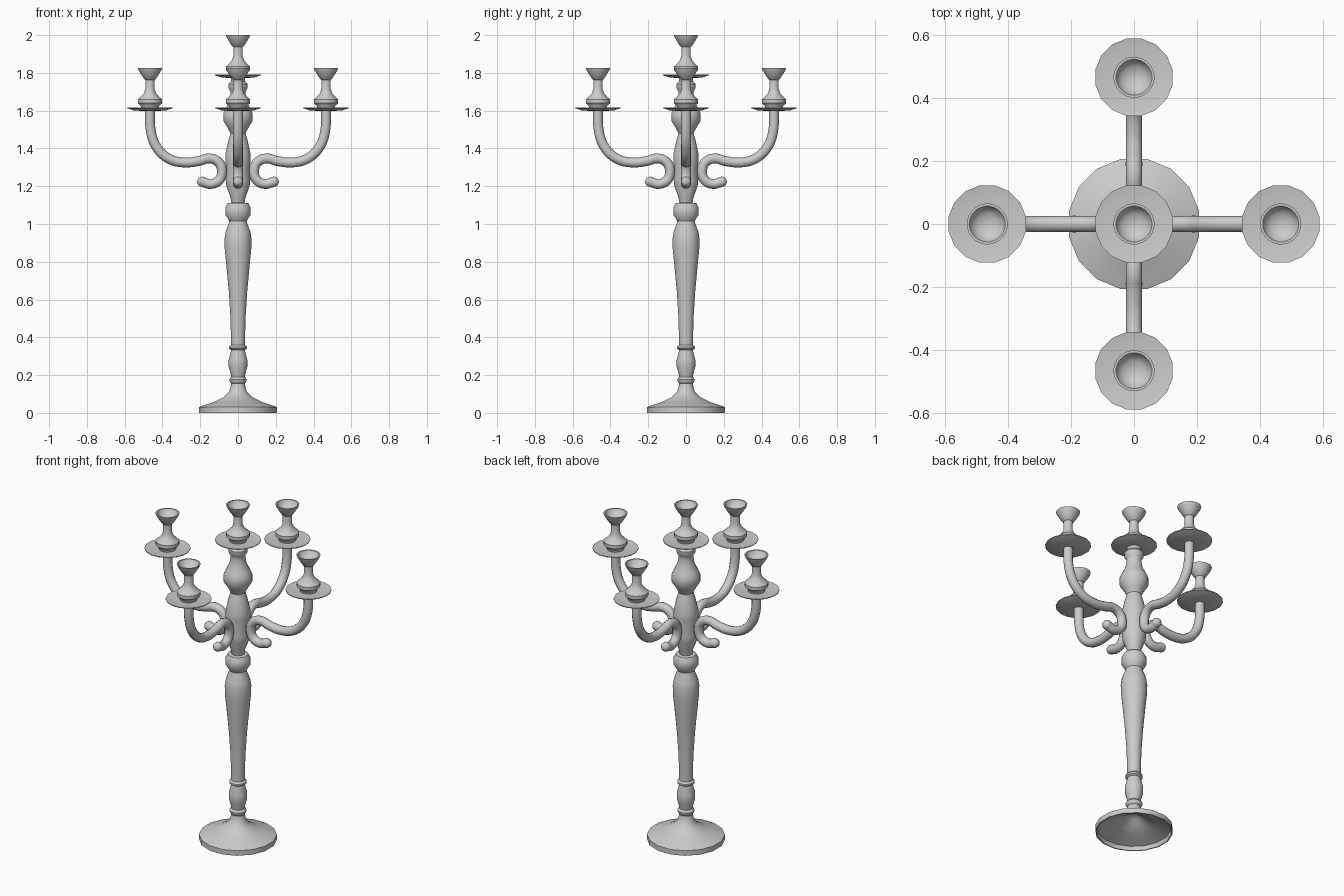
import bpy, bmesh
from math import sin, cos, pi, radians

if "Cube" in bpy.data.objects:
    bpy.data.objects.remove(bpy.data.objects["Cube"])


def finish(ob):
    bpy.ops.object.select_all(action='DESELECT')
    ob.select_set(True)
    bpy.context.view_layer.objects.active = ob
    bpy.ops.object.shade_smooth_by_angle(angle=radians(35))


def lathe(name, profile, sides, loc=(0, 0, 0)):
    """Revolve (radius, height) points about the z axis."""
    bm = bmesh.new()
    rings = []
    for r, z in profile:
        rings.append([bm.verts.new((r * cos(2 * pi * (i + .5) / sides),
                                    r * sin(2 * pi * (i + .5) / sides), z))
                      for i in range(sides)])
    for a, b in zip(rings, rings[1:]):
        for i in range(sides):
            j = (i + 1) % sides
            bm.faces.new((a[i], a[j], b[j], b[i]))
    bmesh.ops.remove_doubles(bm, verts=bm.verts, dist=1e-5)
    bmesh.ops.recalc_face_normals(bm, faces=bm.faces)
    me = bpy.data.meshes.new(name)
    bm.to_mesh(me)
    bm.free()
    ob = bpy.data.objects.new(name, me)
    bpy.context.collection.objects.link(ob)
    ob.location = loc
    finish(ob)
    return ob


# Hollow foot
lathe("base", [(0, .115), (.035, .10), (.065, .075), (.12, .05), (.2, .024), (.205, 0),
               (.211, 0), (.211, .03), (.195, .037), (.125, .06), (.075, .085),
               (.048, .112), (.038, .145), (.036, .16)], 16)

# Turned column
lathe("column", [
    (0, .14), (.036, .155), (.045, .167), (.046, .178), (.036, .19), (.04, .21),
    (.05, .245), (.05, .28), (.038, .325), (.037, .333), (.047, .34), (.047, .35),
    (.037, .36), (.04, .5), (.049, .64), (.062, .78), (.071, .87), (.072, .92),
    (.066, .96), (.05, 1.0), (.046, 1.015), (.068, 1.05), (.068, 1.085),
    (.055, 1.11), (.035, 1.113), (.04, 1.14), (.062, 1.2), (.066, 1.235),
    (.06, 1.29), (.068, 1.335), (.067, 1.37), (.052, 1.44), (.04, 1.48),
    (.055, 1.51), (.078, 1.545), (.078, 1.585), (.066, 1.61), (.047, 1.65),
    (.04, 1.69), (.042, 1.705), (.052, 1.72), (.052, 1.74), (.038, 1.755),
    (.038, 1.785), (0, 1.785)], 24)

# Candle holders: drip tray and turned cup, at the centre and on each arm
REACH = .466
tray = [(0, 0), (.04, 0), (.09, .004), (.125, .016), (.125, .02), (.09, .014), (0, .014)]
cup = [(0, .01), (.046, .012), (.048, .025), (.064, .042), (.064, .062), (.05, .075),
       (.034, .092), (.025, .115), (.025, .165), (.03, .168), (.045, .19), (.063, .22),
       (.065, .228), (.057, .228), (.05, .212), (.033, .197), (0, .192)]
spots = [(0, 0, 1.772)]
spots += [(REACH * cos(k * pi / 2), REACH * sin(k * pi / 2), 1.598) for k in range(4)]
for n, p in enumerate(spots):
    lathe(f"drip_tray_{n}", tray, 16, p)
    lathe(f"candle_cup_{n}", cup, 24, p)

# Scrolled arms
path = [(.19, 1.224), (.145, 1.212), (.1, 1.232), (.085, 1.28), (.104, 1.328),
        (.15, 1.347), (.21, 1.333), (.29, 1.326), (.37, 1.348), (.433, 1.41),
        (.461, 1.49), (REACH, 1.605)]
for k in range(4):
    cu = bpy.data.curves.new("arm_path", 'CURVE')
    cu.dimensions = '3D'
    cu.bevel_depth = .026
    cu.bevel_resolution = 4
    cu.resolution_u = 5
    cu.use_fill_caps = True
    sp = cu.splines.new('BEZIER')
    sp.bezier_points.add(len(path) - 1)
    for bp, (x, z) in zip(sp.bezier_points, path):
        bp.co = (x, 0, z)
        bp.handle_left_type = bp.handle_right_type = 'AUTO'
    arm = bpy.data.objects.new(f"arm_{k}", cu)
    bpy.context.collection.objects.link(arm)
    arm.rotation_euler.z = k * pi / 2
    # Rounded scroll tip
    r, z = path[0]
    ball = [(.027 * sin(i * pi / 8), .027 * -cos(i * pi / 8)) for i in range(9)]
    lathe(f"scroll_tip_{k}", ball, 16, (r * cos(k * pi / 2), r * sin(k * pi / 2), z))
